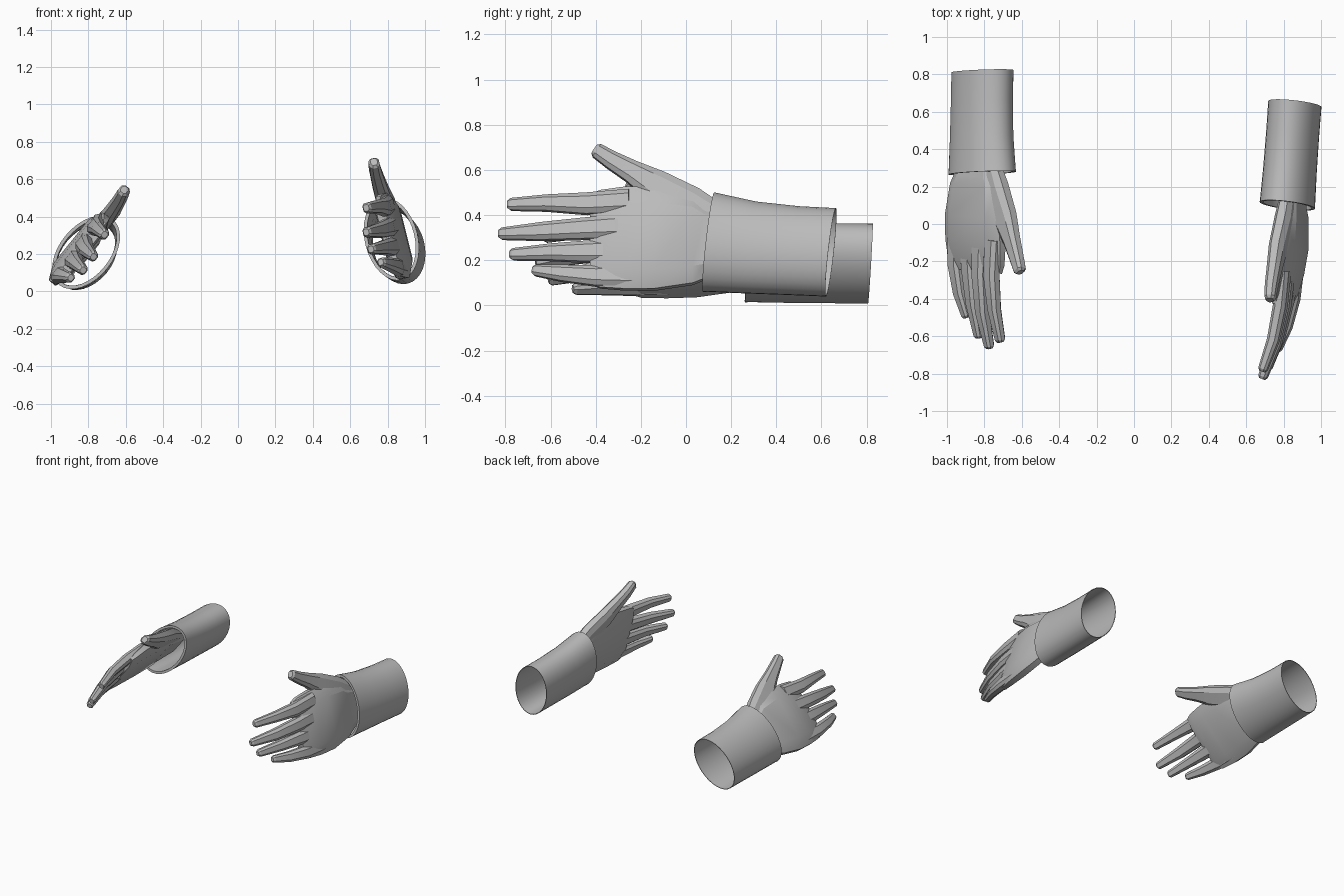
import bpy, bmesh, math
from mathutils import Matrix, Vector

if "Cube" in bpy.data.objects:
    bpy.data.objects.remove(bpy.data.objects["Cube"])

grey = bpy.data.materials.new("light_grey")
grey.diffuse_color = (0.5, 0.5, 0.5, 1)
grey.use_nodes = True
grey.node_tree.nodes["Principled BSDF"].inputs["Base Color"].default_value = grey.diffuse_color

TILT = math.radians(14)                                  # lean of the hand
NORMAL = Vector((math.cos(TILT), 0, math.sin(TILT)))     # back-of-hand direction
BREADTH = Vector((-math.sin(TILT), 0, math.cos(TILT)))   # little finger to thumb


def skin(name, rings, matrix, closed=False):
    """Join rings of points into a tube, capped or looped back on itself."""
    bm = bmesh.new()
    vs = [[bm.verts.new(matrix @ p) for p in r] for r in rings]
    n = len(vs[0])
    pairs = list(zip(vs, vs[1:]))
    if closed:
        pairs.append((vs[-1], vs[0]))
    else:
        bm.faces.new(vs[0])
        bm.faces.new(vs[-1])
    for a, b in pairs:
        for i in range(n):
            j = (i + 1) % n
            bm.faces.new((a[i], a[j], b[j], b[i]))
    bmesh.ops.recalc_face_normals(bm, faces=bm.faces)
    me = bpy.data.meshes.new(name)
    bm.to_mesh(me)
    bm.free()
    me.materials.append(grey)
    ob = bpy.data.objects.new(name, me)
    bpy.context.collection.objects.link(ob)
    bpy.ops.object.select_all(action='DESELECT')
    ob.select_set(True)
    bpy.context.view_layer.objects.active = ob
    bpy.ops.object.shade_smooth_by_angle(angle=math.radians(25))
    return ob


def octagon(c, u, v, a, b, flat=0.6, side=0.4):
    """Flattened eight-sided section, a wide along u and b thick along v."""
    pts = [(1, -side), (1, side), (flat, 1), (-flat, 1),
           (-1, side), (-1, -side), (-flat, -1), (flat, -1)]
    return [c + u * (a * p) + v * (b * q) for p, q in pts]


def digit(name, path, matrix):
    """Tapered finger through points (x, y, z, half width, half thickness)."""
    cs = [Vector(p[:3]) for p in path]
    rings = []
    for i, p in enumerate(path):
        t = (cs[min(i + 1, len(cs) - 1)] - cs[max(i - 1, 0)]).normalized()
        u = NORMAL.cross(t).normalized()
        v = t.cross(u)
        rings.append(octagon(cs[i], u, v, p[3], p[4], 0.55, 0.5))
    # blunt rounded tip
    rings.append(octagon(cs[-1] + t * 0.014, u, v, p[3] * 0.65, p[4] * 0.65, 0.55, 0.5))
    return skin(name, rings, matrix)


DIGITS = {
    "index_finger": [(.80, -.25, .462, .052, .036), (.782, -.44, .450, .048, .035),
                     (.745, -.62, .453, .036, .031), (.69, -.775, .447, .027, .024)],
    "middle_finger": [(.82, -.25, .350, .055, .038), (.80, -.44, .340, .048, .036),
                      (.755, -.64, .327, .040, .032), (.69, -.815, .317, .026, .024)],
    "ring_finger": [(.84, -.25, .240, .055, .038), (.817, -.41, .238, .049, .036),
                    (.775, -.60, .235, .037, .031), (.715, -.765, .226, .026, .024)],
    "little_finger": [(.872, -.22, .128, .050, .034), (.852, -.40, .130, .045, .033),
                      (.815, -.55, .142, .036, .029), (.768, -.665, .155, .025, .023)],
    "thumb": [(.83, .18, .36, .060, .035), (.805, .02, .445, .080, .045),
              (.77, -.13, .525, .073, .042), (.75, -.24, .592, .050, .036),
              (.735, -.33, .643, .040, .032), (.728, -.395, .685, .033, .028)],
}

# palm stations: y, centre x, low z, high z, half thickness
PALM = [(.24, .845, .17, .39, .040), (.08, .85, .115, .45, .048), (.03, .85, .095, .49, .056),
        (-.14, .843, .070, .520, .058), (-.27, .828, .070, .522, .050),
        (-.38, .808, .078, .508, .038), (-.425, .80, .095, .49, .024)]

# sleeve stations: position along, bow in z, half height, half width
SLEEVE = [(0, 0, .225, .142), (.04, 0, .222, .141), (.35, -.008, .207, .138),
          (.7, -.006, .200, .137), (1, 0, .199, .138)]


def sleeve(name, matrix, sides=32):
    """Open oval cuff with a thick front lip thinning to the rear."""
    front, rear = Vector((.82, .10, .28)), Vector((.86, .642, .235))

    def ring(t, bow, a, b, wall):
        c = front.lerp(rear, t) + Vector((0, 0, bow))
        pts = []
        for i in range(sides):
            w = 2 * math.pi * i / sides
            d = BREADTH * ((a - wall) * math.cos(w)) + NORMAL * ((b - wall) * math.sin(w))
            d.y = 0.1 * d.z - 0.09 * d.x                 # slanted ends
            pts.append(c + d)
        return pts

    outer = [ring(*s, 0) for s in SLEEVE]
    inner = [ring(*s, .018 - .014 * s[0]) for s in reversed(SLEEVE)]
    return skin(name, outer + inner, matrix, closed=True)


def build_hand(side, matrix):
    rings = []
    for y, x, lo, hi, th in PALM:
        c = Vector((x - math.tan(TILT) * ((lo + hi) / 2 - .28), y, (lo + hi) / 2))
        rings.append(octagon(c, BREADTH, NORMAL, (hi - lo) / 2 / math.cos(TILT), th, 0.66, 0.4))
    skin(side + "_palm", rings, matrix)
    for name, path in DIGITS.items():
        digit(side + "_" + name, path, matrix)
    sleeve(side + "_sleeve", matrix)


# one hand upright, the other mirrored and rolled about its forearm
build_hand("right", Matrix.Identity(4))
build_hand("left", Matrix.Translation((-.81, .82, .185))
           @ Matrix.Rotation(math.radians(-6), 4, 'Z')
           @ Matrix.Rotation(math.radians(25), 4, 'Y')
           @ Matrix.Scale(-1, 4, (1, 0, 0))
           @ Matrix.Translation((-.86, -.645, -.235)))
